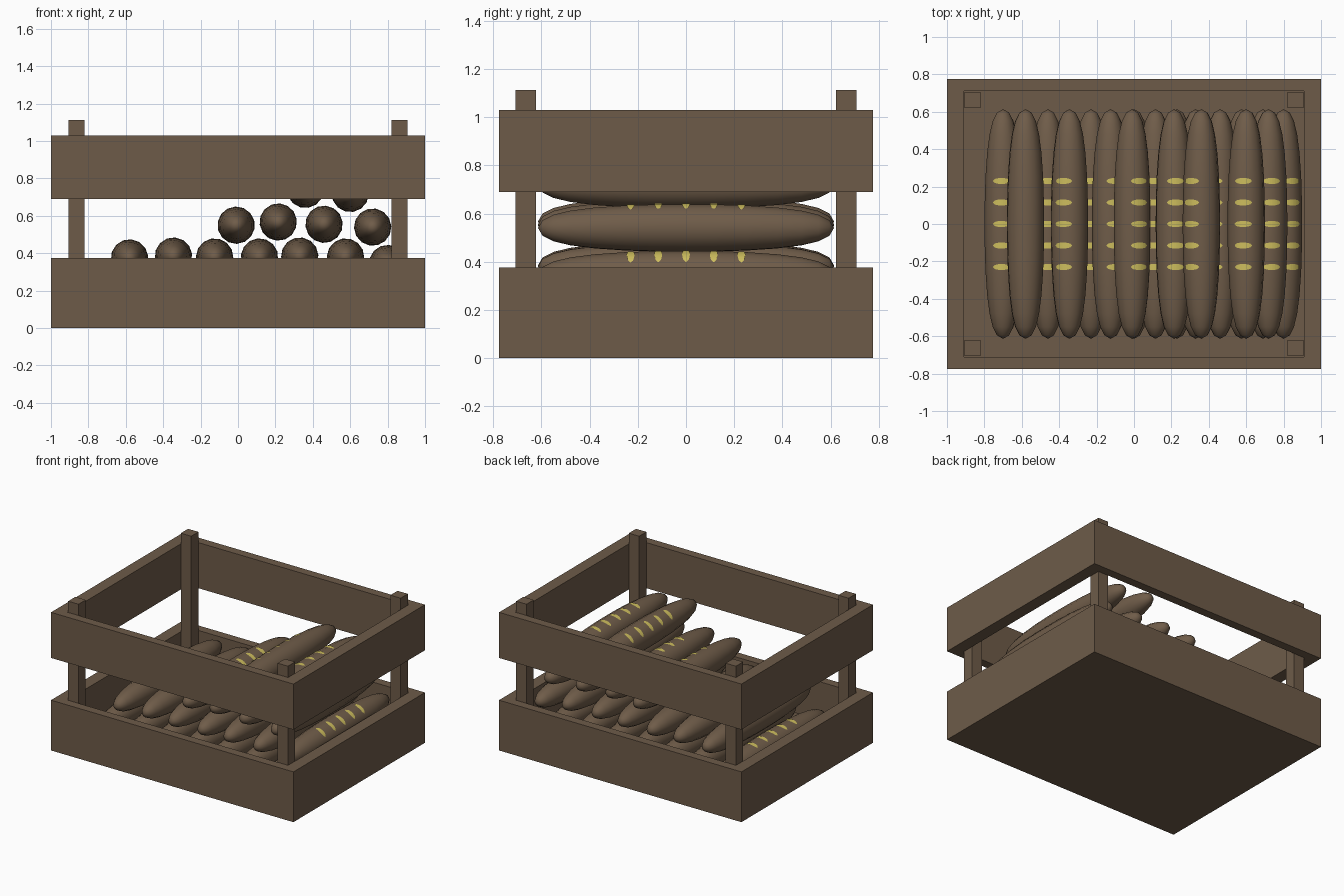
import bpy, bmesh, math

cube = bpy.data.objects.get("Cube")
if cube:
    bpy.data.objects.remove(cube, do_unlink=True)


def material(name, r, g, b):
    mat = bpy.data.materials.new(name)
    mat.use_nodes = True
    mat.diffuse_color = (r, g, b, 1)
    mat.node_tree.nodes["Principled BSDF"].inputs["Base Color"].default_value = (r, g, b, 1)
    return mat


WOOD = material("brown wood", 0.155, 0.105, 0.066)
CRUST = material("brown crust", 0.16, 0.108, 0.067)
SCORE = material("yellow crumb", 0.61, 0.51, 0.11)


def finish(name, bm, mats, smooth=False):
    bmesh.ops.recalc_face_normals(bm, faces=bm.faces)
    mesh = bpy.data.meshes.new(name)
    bm.to_mesh(mesh)
    bm.free()
    obj = bpy.data.objects.new(name, mesh)
    bpy.context.collection.objects.link(obj)
    for mat in mats:
        mesh.materials.append(mat)
    for poly in mesh.polygons:
        poly.use_smooth = smooth
    return obj


OUTER, INNER = (1.0, 0.775), (0.91, 0.71)
CORNERS = [(-1, -1), (1, -1), (1, 1), (-1, 1)]


def frame(name, low, high, floor=None):
    """Rectangular wall ring; with a floor height it becomes an open tray."""
    bm = bmesh.new()
    profile = [(OUTER, low), (OUTER, high), (INNER, high),
               (INNER, low if floor is None else floor)]
    loops = [[bm.verts.new((sx * s[0], sy * s[1], z)) for sx, sy in CORNERS]
             for s, z in profile]
    pairs = list(zip(loops, loops[1:]))
    if floor is None:
        pairs.append((loops[-1], loops[0]))
    else:
        bm.faces.new(loops[0])
        bm.faces.new(loops[-1])
    for a, b in pairs:
        for i in range(4):
            j = (i + 1) % 4
            bm.faces.new((a[i], a[j], b[j], b[i]))
    return finish(name, bm, [WOOD])


# Crate: open tray, upper frame and four corner posts
frame("lower_tray", 0, 0.375, floor=0.09)
frame("upper_frame", 0.69, 1.03)
for sx, sy in CORNERS:
    bm = bmesh.new()
    bmesh.ops.create_cube(bm, size=1)
    for v in bm.verts:
        v.co = (sx * 0.864 + v.co.x * 0.085, sy * 0.664 + v.co.y * 0.085,
                0.6 + v.co.z * 1.024)
    finish("corner_post", bm, [WOOD])

# Loaf half profile: distance along the loaf and radius
HALF = [(0, 0.1), (0.12, 0.099), (0.25, 0.095), (0.38, 0.086),
        (0.48, 0.073), (0.55, 0.056), (0.595, 0.033)]
PROFILE = [(-y, r) for y, r in HALF[:0:-1]] + HALF
SIDES = 14


def ring_point(x, z, y, r, angle):
    return (x + r * math.sin(angle), y, z + r * math.cos(angle))


def loaf(x, z, tilt):
    tilt = math.radians(tilt)
    bm = bmesh.new()
    rings = [[bm.verts.new(ring_point(x, z, y, r, tilt + math.tau * i / SIDES))
              for i in range(SIDES)] for y, r in PROFILE]
    for a, b in zip(rings, rings[1:]):
        for i in range(SIDES):
            j = (i + 1) % SIDES
            bm.faces.new((a[i], a[j], b[j], b[i]))
    for ring, y in ((rings[0], -0.614), (rings[-1], 0.614)):
        tip = bm.verts.new((x, y, z))
        for i in range(SIDES):
            bm.faces.new((ring[i], ring[(i + 1) % SIDES], tip))
    finish("bread_loaf", bm, [CRUST], smooth=True)

    # Five lens-shaped cuts curved across the crust
    bm = bmesh.new()
    steps = 10
    for k in range(-2, 3):
        y = k * 0.115
        r = 0.1015 - 0.07 * y * y
        rows = []
        for s in range(steps + 1):
            t = 2 * s / steps - 1
            w = 0.002 + 0.014 * math.sqrt(1 - t * t)
            angle = tilt + 0.48 * t
            rows.append([bm.verts.new(ring_point(x, z, y + d * w, r, angle))
                         for d in (-1, 1)])
        for a, b in zip(rows, rows[1:]):
            bm.faces.new((a[0], a[1], b[1], b[0]))
    finish("loaf_cuts", bm, [SCORE])


# Stacked loaves: x, height of the centre, tilt of the cuts
LOAVES = [
    (-0.70, 0.2, -5), (-0.46, 0.2, 0), (-0.23, 0.2, 0), (0, 0.2, 10),
    (0.23, 0.2, 0), (0.46, 0.2, -10), (0.69, 0.19, 0),
    (-0.58, 0.375, 160), (-0.345, 0.385, -20), (-0.125, 0.38, 15),
    (0.115, 0.38, -5), (0.33, 0.385, 10), (0.575, 0.38, -10), (0.8, 0.345, 30),
    (-0.01, 0.55, 24), (0.215, 0.567, 5), (0.46, 0.555, -20), (0.72, 0.54, 10),
    (0.36, 0.742, -35), (0.6, 0.72, -10),
]
for x, z, tilt in LOAVES:
    loaf(x, z, tilt)
